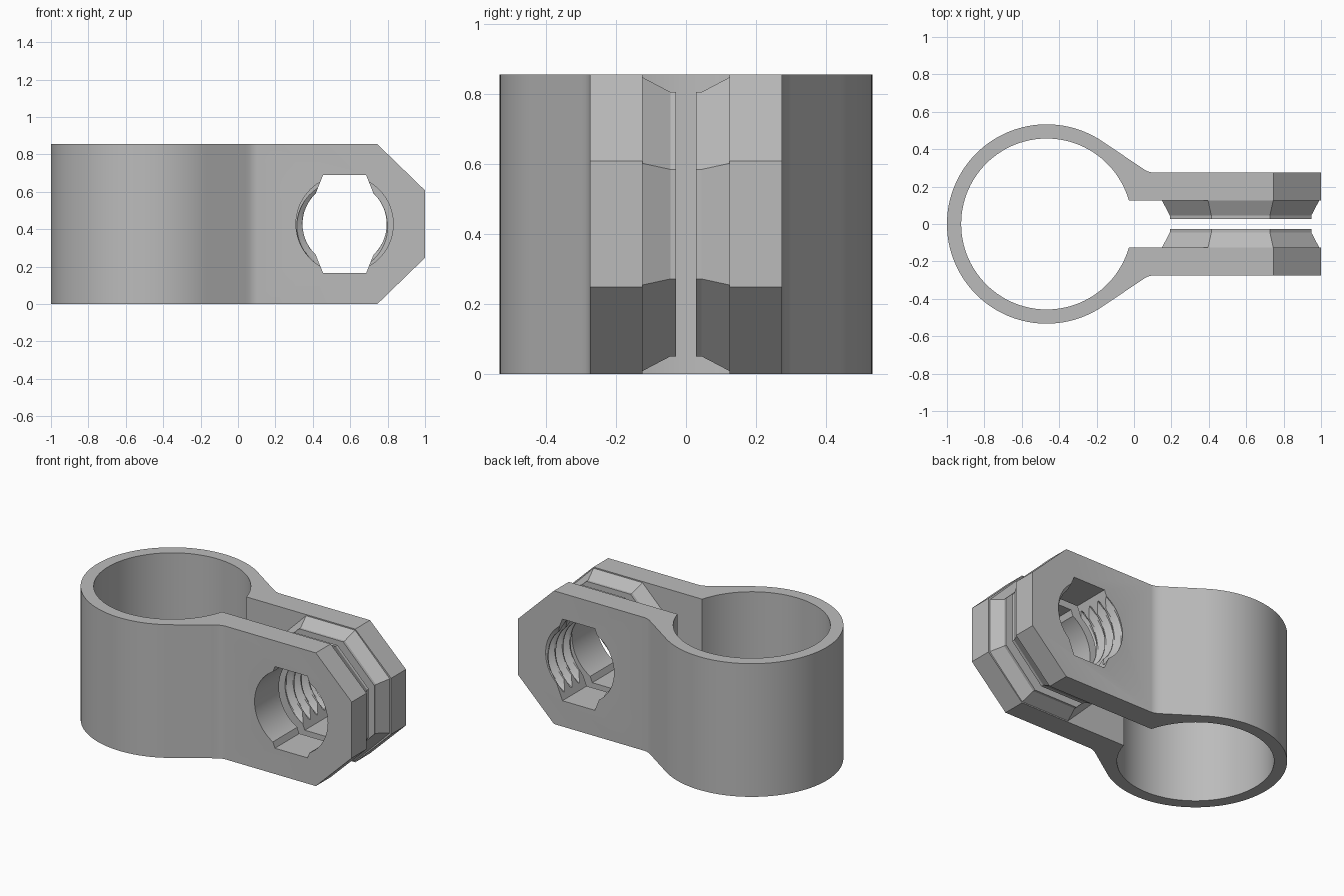
import bpy, bmesh
from math import sin, cos, pi, radians, asin, sqrt

if "Cube" in bpy.data.objects:
    bpy.data.objects.remove(bpy.data.objects["Cube"], do_unlink=True)

HEIGHT, MID = 0.855, 0.4275
RING_X, OUTER, INNER = -0.467, 0.533, 0.457
TAB_IN, TAB_OUT, GAP = 0.125, 0.275, 0.028
HOLE_X, HOLE_R, THREAD_R, PITCH = 0.57, 0.26, 0.225, 0.075

grey = bpy.data.materials.new("grey_plastic")
grey.use_nodes = True
grey.diffuse_color = (0.5, 0.5, 0.5, 1)
grey.node_tree.nodes["Principled BSDF"].inputs["Base Color"].default_value = grey.diffuse_color


def loft(name, loops):
    """Closed solid through loops that have equal point counts."""
    bm = bmesh.new()
    rings = [[bm.verts.new(p) for p in loop] for loop in loops]
    n = len(rings[0])
    for a, b in zip(rings, rings[1:]):
        for i in range(n):
            j = (i + 1) % n
            bm.faces.new((a[i], a[j], b[j], b[i]))
    bm.faces.new(rings[0])
    bm.faces.new(rings[-1])
    bmesh.ops.recalc_face_normals(bm, faces=bm.faces)
    mesh = bpy.data.meshes.new(name)
    bm.to_mesh(mesh)
    bm.free()
    mesh.materials.append(grey)
    obj = bpy.data.objects.new(name, mesh)
    bpy.context.collection.objects.link(obj)
    return obj


def across(points, y):
    """Place an outline, given around the bolt axis, at depth y."""
    return [(HOLE_X + u, y, MID + v) for u, v in points]


def circle(r, n, start=0.0):
    return [(r * cos(start + 2 * pi * i / n), r * sin(start + 2 * pi * i / n)) for i in range(n)]


def combine(target, tool, operation):
    mod = target.modifiers.new(operation.title(), "BOOLEAN")
    mod.operation, mod.solver, mod.object = operation, "EXACT", tool
    bpy.context.view_layer.objects.active = target
    bpy.ops.object.modifier_apply(modifier=mod.name)
    bpy.data.objects.remove(tool, do_unlink=True)


def arc(r, a0, a1, n):
    return [(RING_X + r * cos(a0 + (a1 - a0) * i / n), r * sin(a0 + (a1 - a0) * i / n))
            for i in range(n + 1)]


# Split ring with two tabs, as one extruded profile
neck = [(1, TAB_OUT), (0.10, TAB_OUT), (0.08, 0.279), (0.06, 0.288), (0.04, 0.301)]
tangent = radians(56)
mouth = asin(TAB_IN / INNER)
outline = (neck + arc(OUTER, tangent, 2 * pi - tangent, 90)
           + [(x, -y) for x, y in reversed(neck)] + [(1, -TAB_IN)]
           + arc(INNER, 2 * pi - mouth, mouth, 96) + [(1, TAB_IN)])
clamp = loft("split_ring_clamp", [[(x, y, z) for x, y in outline] for z in (0, HEIGHT)])

# Sloped corners at the tab ends
for s in (1, -1):
    corner = [(0.175, s * MID), (0.43, s * 0.18), (0.6, s * 0.18), (0.6, s * 0.6), (0.175, s * 0.6)]
    combine(clamp, loft("corner_cutter", [across(corner, y) for y in (-0.4, 0.4)]), "DIFFERENCE")

# Tapered octagonal bosses on the inner tab faces
for s in (1, -1):
    steps = ((0.42, 0.16), (0.42, TAB_IN), (0.378, 0.045), (0.378, GAP))
    loops = [across(circle(r / cos(pi / 8), 8, pi / 8), s * y) for r, y in steps]
    combine(clamp, loft("octagon_boss", loops), "UNION")

# Plain bolt hole through the front tab
combine(clamp, loft("bolt_hole_cutter", [across(circle(HOLE_R, 72), y) for y in (-0.4, 0)]),
        "DIFFERENCE")

# Helical thread through the back tab


def thread_radius(y, angle):
    phase = (y / PITCH + angle / (2 * pi)) % 1
    ridge = min(1, max(0, 3 * abs(phase - 0.5) - 0.25))
    return THREAD_R + (HOLE_R - THREAD_R) * ridge


SEGMENTS, ROWS, DEPTH = 64, 44, 0.33
thread = []
for row in range(ROWS + 1):
    y = DEPTH * row / ROWS
    loop = []
    for i in range(SEGMENTS):
        a = 2 * pi * i / SEGMENTS
        r = thread_radius(y, a)
        loop.append((r * cos(a), r * sin(a)))
    thread.append(across(loop, y))
combine(clamp, loft("thread_cutter", thread), "DIFFERENCE")

# Flat-ended relief slot through both tabs
slot = [(0.115, 0.262), (-0.115, 0.262), (-0.16, 0.15), (-0.16, -0.15),
        (-0.115, -0.262), (0.115, -0.262), (0.16, -0.15), (0.16, 0.15)]
combine(clamp, loft("slot_cutter", [across(slot, y) for y in (-0.41, 0.41)]), "DIFFERENCE")

# Smooth ring, crisp tab edges
bpy.ops.object.select_all(action="DESELECT")
clamp.select_set(True)
bpy.context.view_layer.objects.active = clamp
bpy.ops.object.shade_smooth_by_angle(angle=radians(20))
